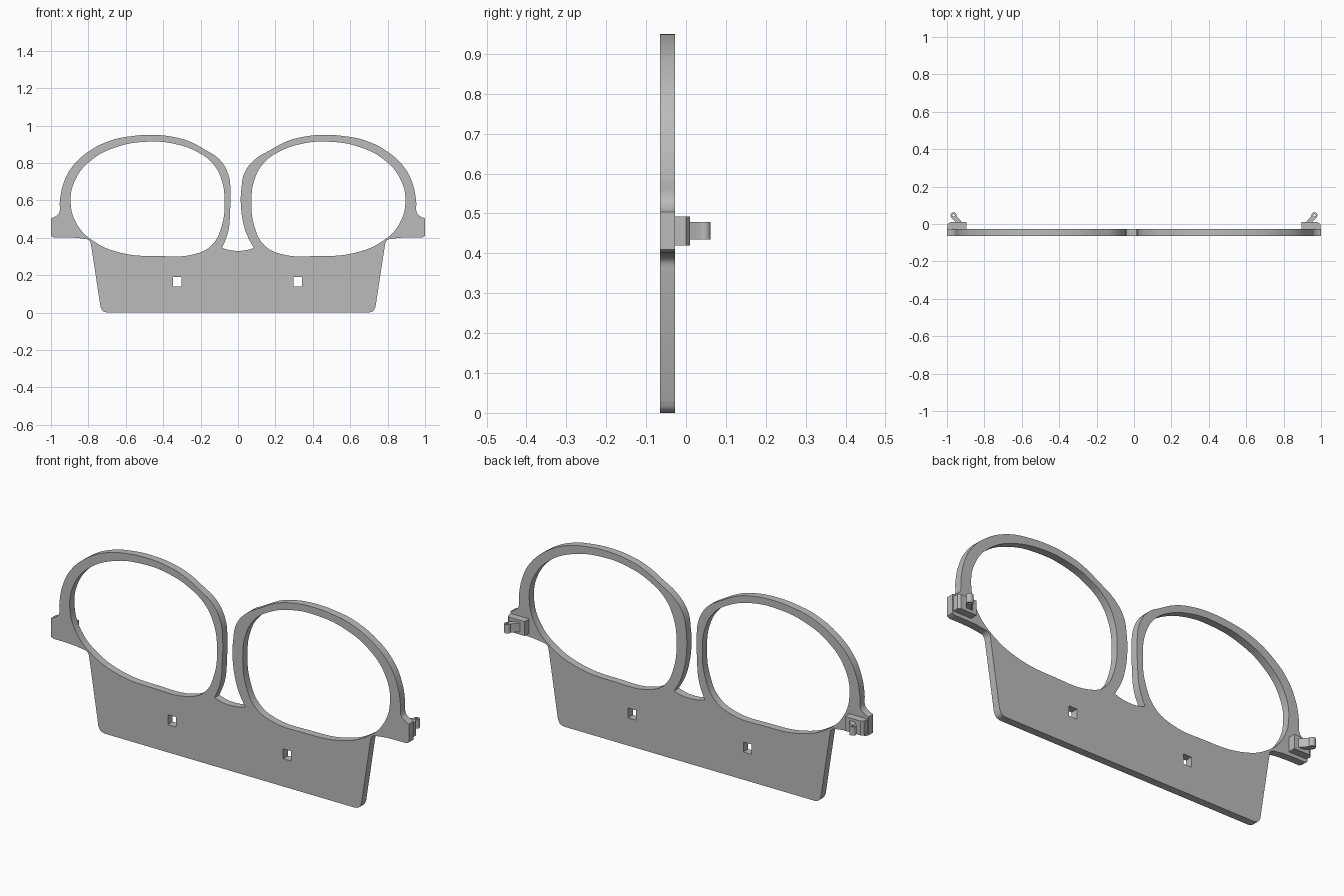
import bpy
from math import radians, sin, cos, pi

if "Cube" in bpy.data.objects:
    bpy.data.objects.remove(bpy.data.objects["Cube"])

grey = bpy.data.materials.new("matte grey")
grey.use_nodes = True
grey.diffuse_color = (0.5, 0.5, 0.5, 1)
grey.node_tree.nodes["Principled BSDF"].inputs["Base Color"].default_value = (0.5, 0.5, 0.5, 1)


def mirror(points):
    return [(-p[0], *p[1:]) for p in reversed(points)]


def plate(name, loops, depth, resolution=5):
    """Extruded flat shape; the first loop is the outline, the rest are holes.
    Points with a third value are corners, the others are smooth."""
    curve = bpy.data.curves.new(name, 'CURVE')
    curve.dimensions = '2D'
    curve.fill_mode = 'BOTH'
    curve.extrude = depth / 2
    curve.resolution_u = resolution
    for loop in loops:
        spline = curve.splines.new('BEZIER')
        spline.bezier_points.add(len(loop) - 1)
        spline.use_cyclic_u = True
        for bp, p in zip(spline.bezier_points, loop):
            bp.co = (p[0], p[1], 0)
            kind = 'VECTOR' if len(p) > 2 else 'AUTO'
            bp.handle_left_type = bp.handle_right_type = kind
    obj = bpy.data.objects.new(name, curve)
    bpy.context.collection.objects.link(obj)
    bpy.ops.object.select_all(action='DESELECT')
    obj.select_set(True)
    bpy.context.view_layer.objects.active = obj
    bpy.ops.object.convert(target='MESH')
    obj = bpy.context.object
    bpy.ops.object.mode_set(mode='EDIT')
    bpy.ops.mesh.select_all(action='SELECT')
    bpy.ops.mesh.remove_doubles(threshold=0.0002)
    bpy.ops.mesh.normals_make_consistent(inside=False)
    bpy.ops.object.mode_set(mode='OBJECT')
    obj.data.materials.clear()
    obj.data.materials.append(grey)
    bpy.ops.object.shade_smooth_by_angle(angle=radians(30))
    return obj


# Outline: skirt, hinge tab and rim on one side, then each side of the nose gap
C = True
side = [(0.70, 0, C), (0.722, 0.008), (0.735, 0.03, C), (0.784, 0.35, C),
        (0.795, 0.385), (0.83, 0.395), (0.92, 0.402), (0.985, 0.402, C), (1.0, 0.41, C),
        (1.0, 0.503, C), (0.975, 0.515), (0.956, 0.535), (0.953, 0.59), (0.935, 0.685),
        (0.89, 0.775), (0.80, 0.86), (0.68, 0.92), (0.57, 0.943), (0.46, 0.95),
        (0.35, 0.94), (0.26, 0.915), (0.175, 0.87)]
gap_left = [(0.09, 0.818), (0.036, 0.75), (0.018, 0.66), (0.015, 0.58),
            (0.028, 0.48), (0.05, 0.41), (0.085, 0.345, C)]
gap_right = [(-0.085, 0.345, C), (-0.053, 0.43), (-0.042, 0.55), (-0.04, 0.64),
             (-0.052, 0.74), (-0.10, 0.82)]
outline = side + gap_left + [(0.045, 0.334), (0, 0.33), (-0.045, 0.334)] + gap_right + mirror(side)

# Lens openings and small rectangular slots
lens = [(0.47, 0.914), (0.34, 0.902), (0.23, 0.865), (0.138, 0.80), (0.088, 0.71),
        (0.072, 0.59), (0.088, 0.46), (0.14, 0.36), (0.23, 0.313), (0.42, 0.302),
        (0.62, 0.318), (0.77, 0.38), (0.86, 0.47), (0.895, 0.59), (0.87, 0.71),
        (0.79, 0.81), (0.65, 0.885)]
slot = [(0.298, 0.14, C), (0.343, 0.14, C), (0.343, 0.19, C), (0.298, 0.19, C)]
frame = plate("front_frame", [outline, lens, mirror(lens), slot,
                              [(x - 0.645, z, C) for x, z, _ in slot]], 0.038)
frame.rotation_euler.x = pi / 2
frame.location.y = -0.046

# Hinge block with chamfered outer edge, and an angled arm with a pin hole
block = [(0.895, -0.028, C), (0.996, -0.028, C), (0.996, 0, C), (0.982, 0.01, C), (0.895, 0.01, C)]
tip_x, tip_y, radius = 0.965, 0.046, 0.016


def ring(r, start, end, count):
    step = (end - start) / count
    return [(tip_x + r * cos(start + i * step), tip_y + r * sin(start + i * step), C)
            for i in range(count + 1)]


arm = ring(radius, radians(-35), radians(190), 14) + [(0.918, 0.008, C), (0.95, 0.008, C)]
pin_hole = ring(0.007, 0, 2 * pi * 11 / 12, 11)
for label, turn in (("left", lambda p: p), ("right", mirror)):
    base = plate(label + "_hinge_block", [turn(block)], 0.072, 1)
    base.location.z = 0.456
    knuckle = plate(label + "_hinge_arm", [turn(arm), turn(pin_hole)], 0.044, 1)
    knuckle.location.z = 0.457
